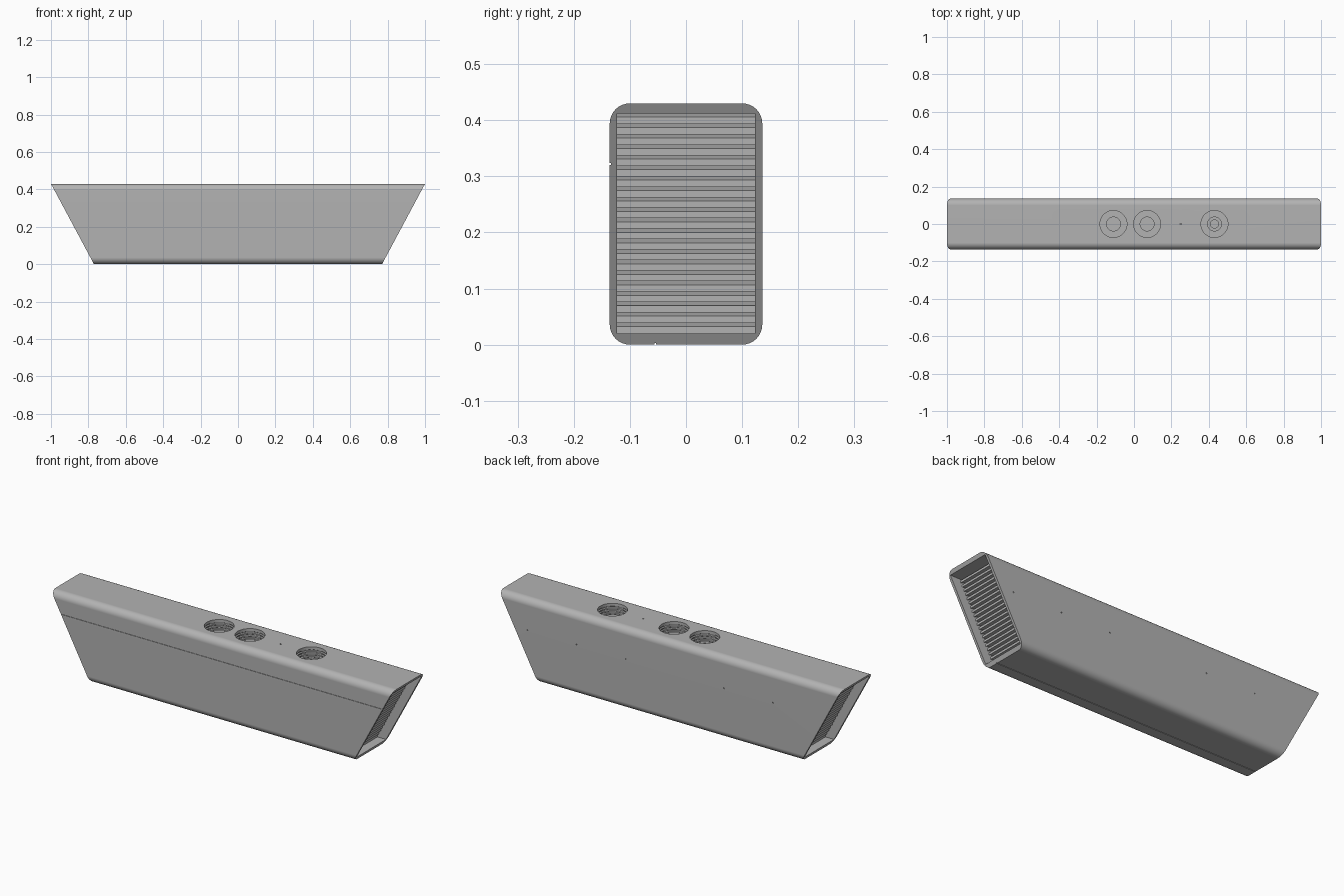
import bpy, bmesh, math
from mathutils import Vector

cube = bpy.data.objects.get("Cube")
if cube:
    bpy.data.objects.remove(cube, do_unlink=True)

HEIGHT, HALF_Y, RADIUS = 0.43, 0.136, 0.036

grey = bpy.data.materials.new("warm_grey_plastic")
grey.use_nodes = True
grey.diffuse_color = (0.45, 0.45, 0.45, 1)
bsdf = next(n for n in grey.node_tree.nodes if n.type == 'BSDF_PRINCIPLED')
bsdf.inputs["Base Color"].default_value = grey.diffuse_color


def end_x(z):
    """Half length of the body at a given height."""
    return 0.77 + 0.23 * z / HEIGHT


def finish(name, bm):
    bmesh.ops.recalc_face_normals(bm, faces=bm.faces)
    mesh = bpy.data.meshes.new(name)
    bm.to_mesh(mesh)
    bm.free()
    mesh.materials.append(grey)
    obj = bpy.data.objects.new(name, mesh)
    bpy.context.collection.objects.link(obj)
    return obj


def add_prism(bm, start, end):
    """Join two matching loops of points into a closed solid."""
    a = [bm.verts.new(p) for p in start]
    b = [bm.verts.new(p) for p in end]
    bm.faces.new(a)
    bm.faces.new(b[::-1])
    n = len(a)
    for i in range(n):
        bm.faces.new((a[i], b[i], b[(i + 1) % n], a[(i + 1) % n]))


def lathe(name, profile, centre, segments=48):
    """Spin (radius, height) points about a vertical axis."""
    bm = bmesh.new()
    rings = []
    for r, z in profile:
        angles = [math.tau * i / segments for i in range(segments)]
        rings.append([bm.verts.new((centre + r * math.cos(t), r * math.sin(t), z))
                      for t in angles])
    for low, high in zip(rings, rings[1:]):
        for i in range(segments):
            j = (i + 1) % segments
            bm.faces.new((low[i], low[j], high[j], high[i]))
    bm.faces.new(rings[0])
    bm.faces.new(rings[-1])
    return finish(name, bm)


def box(name, centre, size):
    bm = bmesh.new()
    bmesh.ops.create_cube(bm, size=1)
    for v in bm.verts:
        v.co = Vector(centre) + Vector(size) * v.co
    return finish(name, bm)


def activate(obj):
    bpy.ops.object.select_all(action='DESELECT')
    obj.select_set(True)
    bpy.context.view_layer.objects.active = obj


def cut(obj, cutter):
    mod = obj.modifiers.new("cut", 'BOOLEAN')
    mod.operation = 'DIFFERENCE'
    mod.solver = 'EXACT'
    mod.object = cutter
    activate(obj)
    bpy.ops.object.modifier_apply(modifier=mod.name)
    bpy.data.objects.remove(cutter, do_unlink=True)


# Body: rounded section with slanted ends
section = []
for quarter, (sy, sz) in enumerate([(1, 1), (-1, 1), (-1, -1), (1, -1)]):
    for k in range(9):
        t = math.pi / 2 * (quarter + k / 8)
        section.append((sy * (HALF_Y - RADIUS) + RADIUS * math.cos(t),
                        HEIGHT / 2 + sz * (HEIGHT / 2 - RADIUS) + RADIUS * math.sin(t)))
bm = bmesh.new()
add_prism(bm, [(-end_x(z), y, z) for y, z in section],
          [(end_x(z), y, z) for y, z in section])
body = finish("body", bm)

# Slanted recess in each end
for side in (-1, 1):
    bm = bmesh.new()
    outline = [(end_x(z) + dx, z) for dx, z in
               ((-0.1, 0.02), (0.1, 0.02), (0.1, 0.412), (-0.1, 0.412))]
    add_prism(bm, [(side * x, -0.123, z) for x, z in outline],
              [(side * x, 0.123, z) for x, z in outline])
    cut(body, finish("end_cutter", bm))

# Round wells in the top, with ribbed walls and a smaller socket below
WELLS = (-0.11, 0.07, 0.43)
for x in WELLS:
    profile = [(0.037, 0.32), (0.037, 0.34), (0.072, 0.34)]
    for k in range(5):
        z = 0.35 + 0.014 * k
        profile += [(0.072, z), (0.077, z + 0.003), (0.077, z + 0.006), (0.072, z + 0.009)]
    profile.append((0.072, 0.45))
    cut(body, lathe("well_cutter", profile, x))

# Fine seams on the front and underside, and an indicator hole on top
cut(body, box("front_seam_cutter", (0, -HALF_Y, 0.322), (2.2, 0.005, 0.003)))
cut(body, box("lower_seam_cutter", (0, -0.055, 0), (2.2, 0.003, 0.005)))
cut(body, lathe("indicator_cutter", [(0.004, 0.42), (0.004, 0.44)], 0.25, 12))

# Small fixing holes along the back
for k in (-2, -1, 1, 2, 3):
    cut(body, box("fixing_cutter", (-0.03 + 0.2875 * k, HALF_Y, 0.266), (0.005, 0.01, 0.005)))

activate(body)
bpy.ops.object.shade_smooth_by_angle(angle=math.radians(30))
body.modifiers.new("even_shading", 'WEIGHTED_NORMAL').keep_sharp = True

# Connector in the last well
lathe("connector_ring", [(0.024, 0.319), (0.024, 0.335)], WELLS[2], 24)
box("connector_pin", (WELLS[2], 0, 0.335), (0.024, 0.036, 0.01))

# Louvre slats, tilted upwards and inwards, in both ends
COUNT = 21
PITCH = 0.392 / COUNT
for side, name in ((-1, "right_louvres"), (1, "left_louvres")):
    bm = bmesh.new()
    for i in range(COUNT):
        z = 0.02 + PITCH * i
        x = end_x(z) - 0.05
        outline = [(x, z), (x, z + 0.012), (x - 0.035, z + 0.023), (x - 0.035, z + 0.011)]
        add_prism(bm, [(side * px, -0.124, pz) for px, pz in outline],
                  [(side * px, 0.124, pz) for px, pz in outline])
    finish(name, bm)
